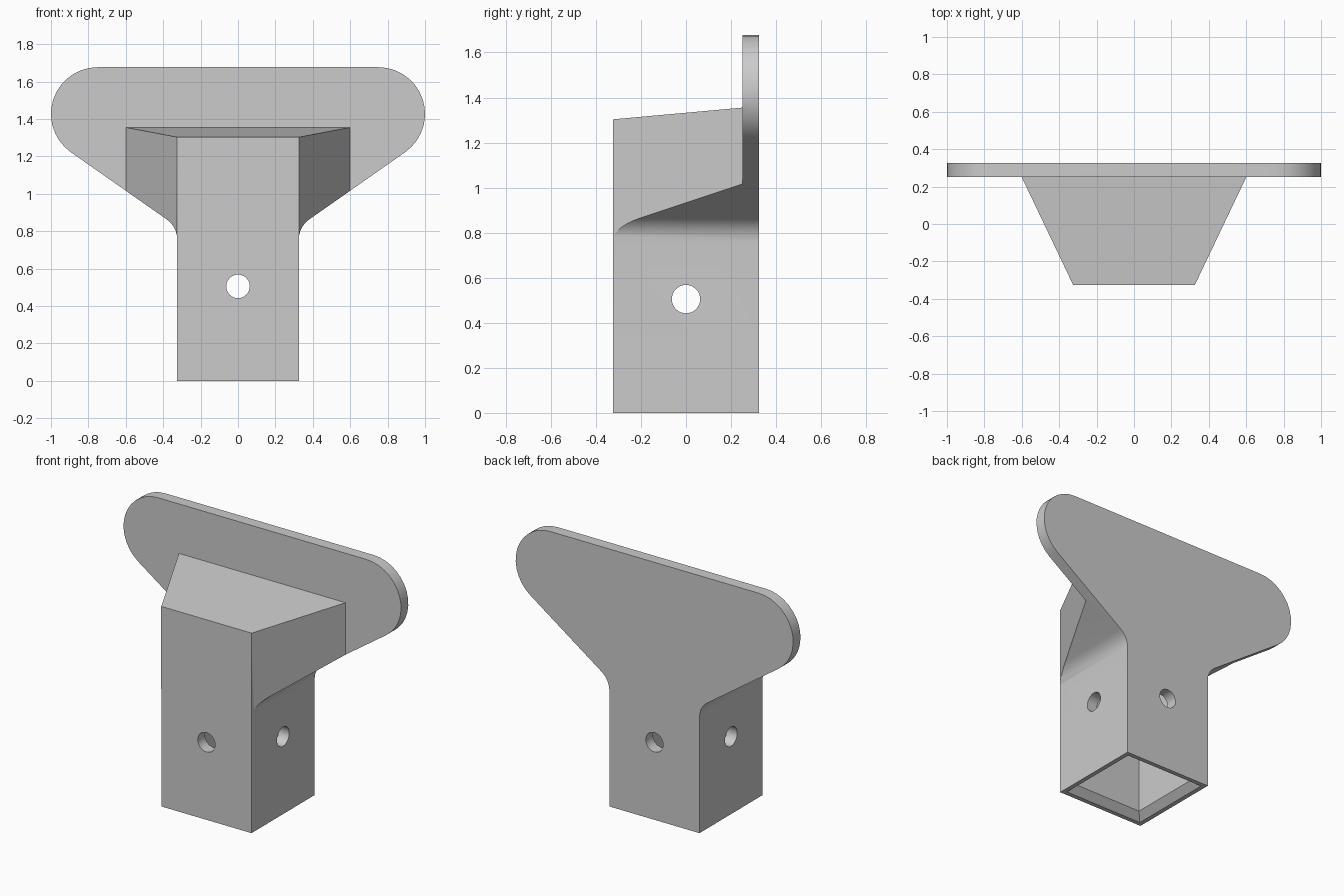
import bpy, bmesh
from math import cos, sin, radians
from mathutils import Vector

cube = bpy.data.objects.get("Cube")
if cube:
    bpy.data.objects.remove(cube, do_unlink=True)

grey = bpy.data.materials.new("light grey")
grey.use_nodes = True
colour = (0.6, 0.6, 0.6, 1)
grey.diffuse_color = colour
grey.node_tree.nodes["Principled BSDF"].inputs["Base Color"].default_value = colour


def make_object(name, bm):
    bmesh.ops.recalc_face_normals(bm, faces=bm.faces)
    mesh = bpy.data.meshes.new(name)
    bm.to_mesh(mesh)
    bm.free()
    mesh.materials.append(grey)
    ob = bpy.data.objects.new(name, mesh)
    bpy.context.collection.objects.link(ob)
    return ob


def prism(name, points, sweep):
    """Extrude a closed 3D outline along a vector."""
    bm = bmesh.new()
    face = bm.faces.new([bm.verts.new(p) for p in points])
    moved = bmesh.ops.extrude_face_region(bm, geom=[face])["geom"]
    verts = [v for v in moved if isinstance(v, bmesh.types.BMVert)]
    bmesh.ops.translate(bm, vec=Vector(sweep), verts=verts)
    return make_object(name, bm)


def arc(cx, cz, r, start, end, steps):
    angles = [radians(start + (end - start) * i / steps) for i in range(steps + 1)]
    return [(cx + r * cos(a), cz + r * sin(a)) for a in angles]


def cut(target, cutter):
    mod = target.modifiers.new("cut", "BOOLEAN")
    mod.operation = "DIFFERENCE"
    mod.solver = "EXACT"
    mod.object = cutter
    bpy.context.view_layer.objects.active = target
    bpy.ops.object.modifier_apply(modifier=mod.name)
    bpy.data.objects.remove(cutter, do_unlink=True)


HALF = 0.325        # half width of the square post
PLATE = 0.25        # front of the back plate
WALL = 0.25         # half width of the socket

# Bracket outline: post, filleted shoulder, sloping arm, rounded tip
side = [(HALF, 0)]
side += arc(HALF + 0.13, 0.756, 0.13, 180, 125, 8)
side += arc(0.75, 1.427, 0.25, -55, 90, 14)
outline = side + [(-x, z) for x, z in reversed(side)]
bracket = prism("bracket", [(x, -HALF, z) for x, z in outline], (0, 2 * HALF, 0))

# Cut the arms away in front of the plate, leaving a tapered gusset
for s in (1, -1):
    plan = [(0.29, -0.4), (0.6, PLATE), (1.2, PLATE), (1.2, -0.4)]
    cut(bracket, prism("arm_cutter", [(s * x, y, -0.1) for x, y in plan], (0, 0, 2)))

# Sloping top of the gusset
slope = [(-0.425, 1.294), (PLATE, 1.355), (PLATE, 2), (-0.425, 2)]
cut(bracket, prism("top_cutter", [(-1.3, y, z) for y, z in slope], (2.6, 0, 0)))

# Socket with a chamfered mouth
bm = bmesh.new()
rings = []
for half, z in ((WALL + 0.055, -0.01), (WALL, 0.045), (WALL, 1.0)):
    rings.append([bm.verts.new((half * a, half * b, z))
                  for a, b in ((-1, -1), (1, -1), (1, 1), (-1, 1))])
for low, high in zip(rings, rings[1:]):
    for i in range(4):
        j = (i + 1) % 4
        bm.faces.new((low[i], low[j], high[j], high[i]))
bm.faces.new(rings[0])
bm.faces.new(rings[-1])
cut(bracket, make_object("socket_cutter", bm))

# Screw holes through both pairs of walls
circle = arc(0, 0.505, 0.063, 0, 348.75, 31)
cut(bracket, prism("hole_cutter", [(x, -0.5, z) for x, z in circle], (0, 1, 0)))
cut(bracket, prism("hole_cutter", [(-0.5, y, z) for y, z in circle], (1, 0, 0)))

bpy.ops.object.select_all(action="DESELECT")
bracket.select_set(True)
bpy.context.view_layer.objects.active = bracket
bpy.ops.object.shade_smooth_by_angle(angle=radians(30))
